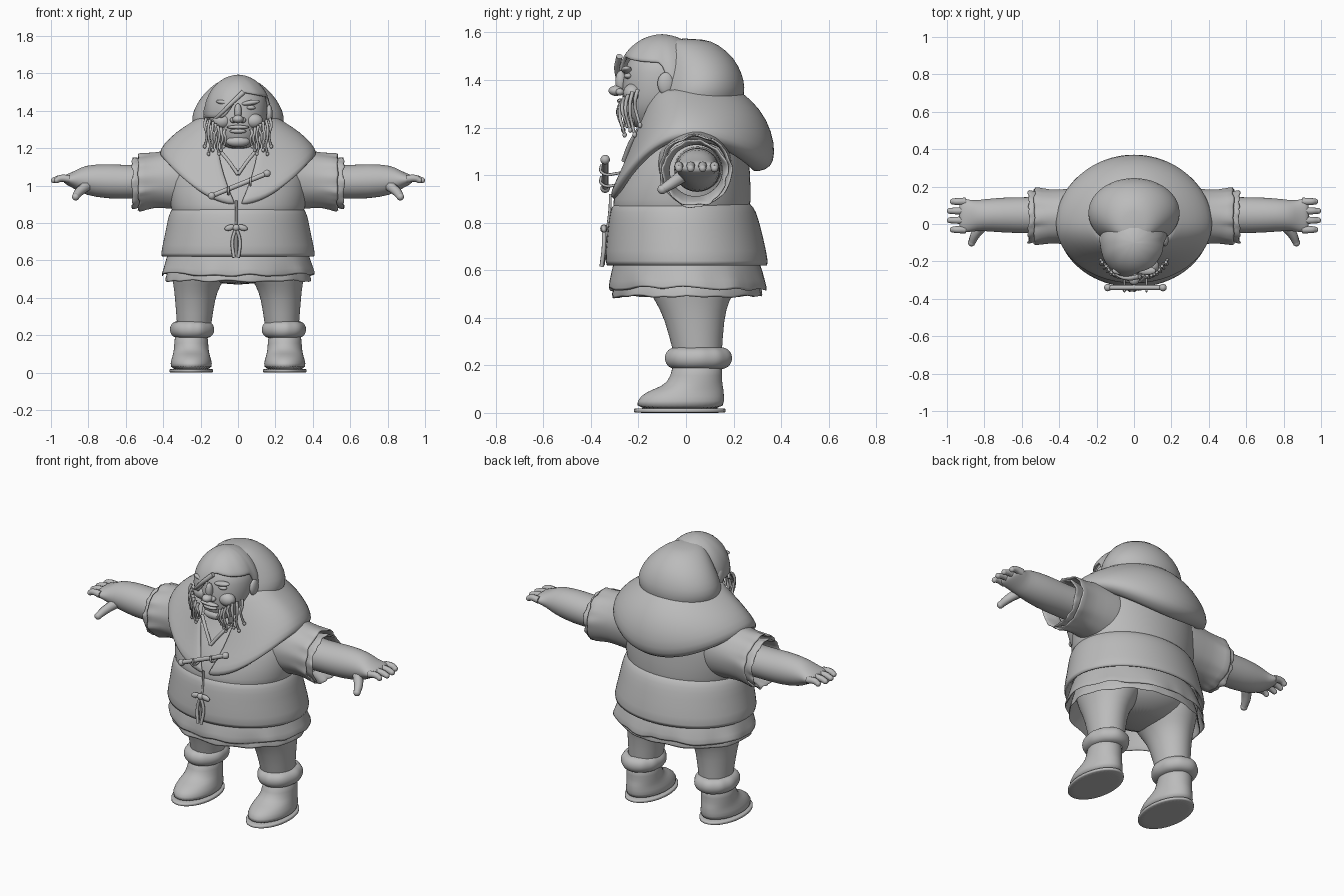
import bpy, bmesh, random
from math import sin, cos, pi, asin
from mathutils import Vector

random.seed(4)
if "Cube" in bpy.data.objects:
    bpy.data.objects.remove(bpy.data.objects["Cube"])

colour = (0.5, 0.5, 0.5, 1)
grey = bpy.data.materials.new("plain_grey")
grey.use_nodes = True
grey.diffuse_color = colour
grey.node_tree.nodes["Principled BSDF"].inputs["Base Color"].default_value = colour
SIDES = 40


def finish(name, data, mirror=False, thick=0, rounded=False):
    """Material, linking and modifiers shared by all parts."""
    obj = bpy.data.objects.new(name, data)
    data.materials.append(grey)
    bpy.context.collection.objects.link(obj)
    if thick:
        solid = obj.modifiers.new("thickness", 'SOLIDIFY')
        solid.thickness = thick
        solid.offset = 0
    if rounded:
        obj.modifiers.new("rounding", 'SUBSURF').levels = 1
    if mirror:
        obj.modifiers.new("mirror", 'MIRROR')


def to_mesh(name, bm, **options):
    bmesh.ops.recalc_face_normals(bm, faces=bm.faces)
    for face in bm.faces:
        face.smooth = True
    mesh = bpy.data.meshes.new(name)
    bm.to_mesh(mesh)
    bm.free()
    finish(name, mesh, **options)


def oval(z, wide, front, back, x=0):
    """Level cross-section reaching front and back of the y = 0 plane."""
    turns = [2 * pi * i / SIDES for i in range(SIDES)]
    middle, deep = (back - front) / 2, (back + front) / 2
    return [Vector((x + wide * sin(t), middle - deep * cos(t), z)) for t in turns]


def cuff(x, low, high, front, back):
    """Upright cross-section of an outstretched arm."""
    flat = oval(x, (high - low) / 2, front, back, (high + low) / 2)
    return [Vector((p.z, p.y, p.x)) for p in flat]


def skin(name, rows, closed=True, start=False, end=False, **options):
    """Join rows of points into a smooth surface, with optional end caps."""
    bm = bmesh.new()
    verts = [[bm.verts.new(p) for p in row] for row in rows]
    count = len(verts[0])
    for row, after in zip(verts, verts[1:]):
        for i in range(count if closed else count - 1):
            j = (i + 1) % count
            bm.faces.new((row[i], row[j], after[j], after[i]))
    if start:
        bm.faces.new(verts[0])
    if end:
        bm.faces.new(verts[-1])
    to_mesh(name, bm, rounded=True, **options)


def cloth(name, rows, ragged=0, pleat=0, **options):
    """A skin whose folds deepen towards a torn last row."""
    for k, row in enumerate(rows):
        centre = sum(row, Vector()) / len(row)
        for i, p in enumerate(row):
            t = 2 * pi * i / len(row)
            row[i] = centre.lerp(p, 1 + pleat * k * sin(t * 9 + sin(t * 3)))
    for p in rows[-1]:
        p += Vector(random.uniform(-ragged, ragged) for axis in "xyz")
    skin(name, rows, **options)


def ball(name, centre, size, tilt=0, **options):
    bm = bmesh.new()
    bmesh.ops.create_uvsphere(bm, u_segments=16, v_segments=10, radius=1)
    bmesh.ops.scale(bm, vec=size, verts=bm.verts)
    for v in bm.verts:
        v.co.z += tilt * v.co.x
    bmesh.ops.translate(bm, vec=centre, verts=bm.verts)
    to_mesh(name, bm, **options)


def tube(name, points, radius, tip=1, **options):
    curve = bpy.data.curves.new(name, 'CURVE')
    curve.dimensions = '3D'
    curve.bevel_depth = radius
    curve.bevel_resolution = 2
    curve.resolution_u = 6
    curve.use_fill_caps = True
    spline = curve.splines.new('BEZIER')
    last = len(points) - 1
    spline.bezier_points.add(last)
    for i, knot in enumerate(spline.bezier_points):
        knot.co = points[i]
        knot.handle_left_type = knot.handle_right_type = 'AUTO'
        knot.radius = 1 + (tip - 1) * i / last
    finish(name, curve, **options)


# Boots, fur cuffs and trousers
foot = dict(wide=.117, front=.22, back=.167, x=.25)
skin("boot_sole", [oval(z=z, **foot) for z in (0, .002, .018, .02)], start=True, end=True, mirror=True)
skin("boot", [oval(z=.01, wide=.11, front=.21, back=.16, x=.25), oval(z=.05, wide=.113, front=.21, back=.16, x=.25),
              oval(z=.09, wide=.1, front=.17, back=.16, x=.25), oval(z=.11, wide=.095, front=.1, back=.155, x=.25),
              oval(z=.15, wide=.09, front=.06, back=.15, x=.25), oval(z=.23, wide=.09, front=.06, back=.16, x=.25)],
     start=True, end=True, mirror=True)
fur = []
for i in range(8):
    turn = pi * i / 7
    puff = .04 * sin(turn)
    fur.append(oval(z=.23 - .045 * cos(turn), wide=.08 + puff, front=.05 + puff, back=.155 + puff, x=.245))
cloth("boot_fur_cuff", fur, pleat=.004, mirror=True)
skin("trouser_leg", [oval(z=.24, wide=.09, front=.05, back=.15, x=.235), oval(z=.4, wide=.107, front=.09, back=.16, x=.23),
                     oval(z=.47, wide=.125, front=.13, back=.18, x=.22), oval(z=.54, wide=.16, front=.17, back=.22, x=.2),
                     oval(z=.66, wide=.18, front=.22, back=.25, x=.18)], mirror=True)
skin("trouser_seat", [oval(z=.47, wide=.1, front=.07, back=.12), oval(z=.51, wide=.22, front=.15, back=.2),
                      oval(z=.57, wide=.32, front=.23, back=.27), oval(z=.7, wide=.34, front=.26, back=.28)], start=True)

# Ragged tunic hems below the coat
cloth("tunic_skirt", [oval(z=.67, wide=.36, front=.29, back=.29), oval(z=.59, wide=.385, front=.31, back=.32),
                      oval(z=.52, wide=.41, front=.32, back=.335)], ragged=.012, pleat=.006, thick=.012)
cloth("under_tunic", [oval(z=.62, wide=.35, front=.28, back=.28), oval(z=.55, wide=.37, front=.3, back=.31),
                      oval(z=.485, wide=.39, front=.31, back=.32)], ragged=.01, pleat=.005, thick=.008)

# Coat
skin("coat_skirt", [oval(z=.885, wide=.34, front=.29, back=.26), oval(z=.87, wide=.36, front=.315, back=.285),
                    oval(z=.82, wide=.378, front=.325, back=.305), oval(z=.74, wide=.39, front=.333, back=.325),
                    oval(z=.62, wide=.42, front=.345, back=.352), oval(z=.615, wide=.4, front=.325, back=.335),
                    oval(z=.66, wide=.37, front=.3, back=.31)])
skin("coat_body", [oval(z=.84, wide=.345, front=.3, back=.265), oval(z=.88, wide=.362, front=.316, back=.275),
                   oval(z=1.03, wide=.375, front=.265, back=.27), oval(z=1.12, wide=.35, front=.205, back=.26),
                   oval(z=1.22, wide=.28, front=.16, back=.24), oval(z=1.32, wide=.18, front=.13, back=.2)], end=True)
cloth("sleeve", [cuff(x=.2, low=.86, high=1.22, front=.13, back=.19), cuff(x=.36, low=.885, high=1.185, front=.1, back=.18),
                 cuff(x=.46, low=.89, high=1.165, front=.095, back=.175),
                 cuff(x=.535, low=.865, high=1.165, front=.115, back=.19)],
      ragged=.008, pleat=.006, thick=.014, mirror=True)
cloth("sleeve_cuff", [cuff(x=.47, low=.91, high=1.13, front=.07, back=.155),
                      cuff(x=.53, low=.89, high=1.14, front=.09, back=.165),
                      cuff(x=.568, low=.872, high=1.145, front=.1, back=.172)],
      ragged=.01, pleat=.012, thick=.014, mirror=True)


def drape(rise, wide, front, back):
    """Cape row, open at the front; the lower edge hangs lowest front and back."""
    gap = .04 + .5 * max(rise, 0)
    row = []
    for i in range(SIDES + 1):
        turn = gap + 2 * (pi - gap) * i / SIDES
        ahead = cos(turn)
        edge = 1.16 - (.25 if ahead > 0 else .13) * ahead ** 2
        y = -(front if ahead > 0 else back) * ahead
        row.append((wide * sin(turn), y, edge + rise * (1.36 - edge)))
    return row


# Cape collar and the raised hood above it
skin("cape_collar", [drape(rise=1, wide=.2, front=.14, back=.2), drape(rise=.85, wide=.245, front=.17, back=.27),
                     drape(rise=.6, wide=.325, front=.21, back=.335), drape(rise=.3, wide=.39, front=.255, back=.365),
                     drape(rise=.08, wide=.415, front=.3, back=.362), drape(rise=0, wide=.405, front=.318, back=.335),
                     drape(rise=-.03, wide=.36, front=.29, back=.28)], closed=False, thick=.02)
skin("hood", [oval(z=1.16, wide=.15, front=.13, back=.14), oval(z=1.24, wide=.2, front=.15, back=.2),
              oval(z=1.31, wide=.24, front=.14, back=.24), oval(z=1.37, wide=.25, front=.125, back=.25),
              oval(z=1.43, wide=.225, front=.11, back=.235), oval(z=1.49, wide=.185, front=.1, back=.205),
              oval(z=1.55, wide=.12, front=.1, back=.14), oval(z=1.575, wide=.06, front=.08, back=.07)],
     start=True, end=True)

# Coat front: seam, neckline, toggle and tied cord
tube("front_seam", [(-.01, -.318, .92), (-.01, -.32, .86), (-.01, -.338, .72), (-.01, -.348, .62)], .006)
tube("shirt_neckline", [(.1, -.2, 1.19), (.05, -.235, 1.13), (0, -.262, 1.06)], .01, mirror=True)
ends = [Vector((-.14, -.34, .945)), Vector((.155, -.34, 1.065))]
tube("toggle_rod", ends, .013)
for end in ends:
    ball("toggle_knob", end, (.02, .02, .02))
for along in (.3, .7):
    p = ends[0].lerp(ends[1], along)
    loop = [p + Vector(step) for step in ((0, -.016, .016), (0, -.016, -.016), (0, .07, -.02))]
    tube("toggle_loop", loop, .006)
knot = Vector((-.01, -.345, .775))
ball("cord_knot", knot, (.02, .016, .018))
for side in (-1, 1):
    ball("cord_bow", knot + Vector((.034 * side, 0, 0)), (.028, .012, .016), tilt=-.2 * side)
    tail = [knot, knot + Vector((.02 * side, 0, -.07)), knot + Vector((.012 * side, -.01, -.16))]
    tube("cord_tail", tail, .009)

# Arms and hands
skin("arm", [cuff(x=.35, low=.93, high=1.12, front=.05, back=.15), cuff(x=.55, low=.93, high=1.105, front=.05, back=.143),
             cuff(x=.7, low=.928, high=1.118, front=.047, back=.143), cuff(x=.82, low=.95, high=1.108, front=.035, back=.13),
             cuff(x=.86, low=.975, high=1.085, front=.04, back=.125), cuff(x=.9, low=.995, high=1.066, front=.045, back=.135),
             cuff(x=.925, low=1.01, high=1.058, front=.04, back=.135), cuff(x=.935, low=1.02, high=1.045, front=.02, back=.115)],
     end=True, mirror=True)
for finger in range(4):
    y = .05 * finger - .03
    reach = .97 + .015 * (finger in (1, 2))
    tube("finger", [(.9, y, 1.035), (.95, y, 1.038), (reach, y, 1.028)], .021, tip=.75, mirror=True)
    ball("fingertip", (reach, y, 1.028), (.015, .0155, .0155), mirror=True)
thumb = [(.81, -.01, 1), (.85, -.06, .965), (.868, -.1, .94)]
tube("thumb", thumb, .03, tip=.65, mirror=True)
ball("thumb_tip", thumb[-1], (.02, .02, .02), mirror=True)

# Head and face
skin("head", [oval(z=1.195, wide=.05, front=.215, back=-.08), oval(z=1.22, wide=.09, front=.24, back=-.03),
              oval(z=1.27, wide=.13, front=.262, back=.03), oval(z=1.33, wide=.152, front=.272, back=.06),
              oval(z=1.44, wide=.16, front=.262, back=.07), oval(z=1.5, wide=.14, front=.235, back=.05),
              oval(z=1.56, wide=.06, front=.16, back=0)], start=True, end=True)
ball("nose_bridge", (0, -.275, 1.395), (.02, .022, .045))
ball("nose", (0, -.294, 1.355), (.03, .032, .022))
ball("nostril", (.025, -.278, 1.35), (.018, .018, .015), mirror=True)
ball("cheek", (.085, -.225, 1.345), (.05, .04, .04), mirror=True)
ball("brow", (.068, -.25, 1.443), (.05, .022, .014), tilt=.15, mirror=True)
ball("eye", (.068, -.243, 1.417), (.026, .018, .012), mirror=True)
ball("upper_lip", (0, -.272, 1.312), (.06, .018, .011))
ball("lower_lip", (0, -.266, 1.29), (.045, .018, .012))
ball("chin", (0, -.23, 1.235), (.065, .035, .03))
ball("ear", (.167, -.085, 1.385), (.018, .035, .048), mirror=True)

# Swept hair: a domed shell whose lower edge drops over one eye
hair = []
for k in range(9):
    row = []
    for i in range(SIDES):
        turn = 2 * pi * i / SIDES
        side, ahead = sin(turn), cos(turn)
        if ahead < -.1:
            drop = .13
        elif side > .1:
            drop = .03 * side
        else:
            drop = .14 * min(1, .2 - 2 * side)
        low = asin((.12 - drop) / .2)
        climb = low + (pi / 2 - .02 - low) * k / 8
        reach = cos(climb) * (1 + .008 * sin(turn * 11 + k / 2))
        row.append((.175 * reach * side, -.1 - .19 * reach * ahead, 1.38 + .205 * sin(climb)))
    hair.append(row)
skin("swept_hair", hair, end=True, thick=.016)
tube("hair_lock", [(.03, -.28, 1.5), (-.035, -.29, 1.44), (-.09, -.27, 1.385), (-.155, -.19, 1.33)], .014, tip=.5)

# Beard braids hanging from the cheeks
for i in range(7):
    root = Vector((.07 + .017 * i, .002 * i * i - .275, 1.3 + .01 * i))
    length = .09 + .02 * (i % 3) + .01 * i
    path = [root + Vector((.006 * sin(j * 2 + i), -.012 * sin(j), -length * j / 4)) for j in range(5)]
    tube("beard_braid", path, .0085, tip=.7, mirror=True)
    ball("braid_bead", path[-1], (.009, .009, .012), mirror=True)
